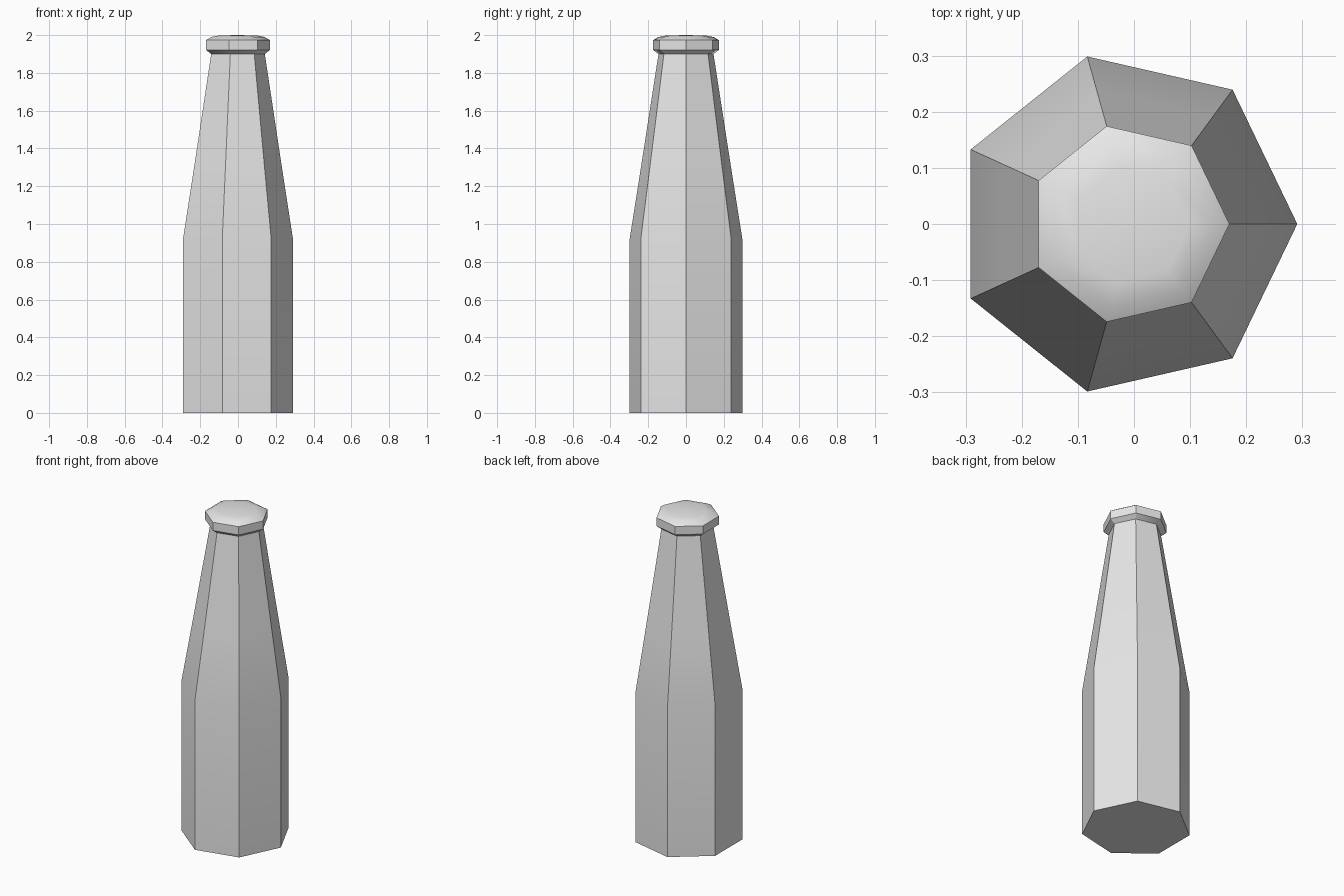
import bpy, bmesh, math

cube = bpy.data.objects.get("Cube")
if cube:
    bpy.data.objects.remove(cube, do_unlink=True)

SIDES = 7
STEP = 2 * math.pi / SIDES

grey = bpy.data.materials.new("plain_grey")
grey.use_nodes = True
grey.diffuse_color = (0.8, 0.8, 0.8, 1)
grey.node_tree.nodes["Principled BSDF"].inputs["Base Color"].default_value = (0.8, 0.8, 0.8, 1)


def ring(bm, half, z):
    """Seven-sided ring whose x extent is centred on the axis."""
    r = 2 * half / (1 + math.cos(math.pi / SIDES))
    return [bm.verts.new((half - r + r * math.cos(i * STEP), r * math.sin(i * STEP), z))
            for i in range(SIDES)]


def lathe(name, profile, base=False, tip=None):
    """Stack rings of (half width, height), with an optional base and top fan."""
    bm = bmesh.new()
    rings = [ring(bm, h, z) for h, z in profile]
    for low, high in zip(rings, rings[1:]):
        for i in range(SIDES):
            j = (i + 1) % SIDES
            bm.faces.new((low[i], low[j], high[j], high[i]))
    if base:
        bm.faces.new(rings[0][::-1])
    if tip is not None:
        peak = bm.verts.new((-0.005, 0, tip))
        for i in range(SIDES):
            bm.faces.new((rings[-1][i], rings[-1][(i + 1) % SIDES], peak))
    mesh = bpy.data.meshes.new(name)
    bm.to_mesh(mesh)
    bm.free()
    mesh.materials.append(grey)
    obj = bpy.data.objects.new(name, mesh)
    bpy.context.collection.objects.link(obj)
    bpy.ops.object.select_all(action='DESELECT')
    obj.select_set(True)
    bpy.context.view_layer.objects.active = obj
    bpy.ops.object.shade_smooth_by_angle(angle=math.radians(32))
    return obj


# Straight body tapering into the neck
lathe("bottle_body", [(0.291, 0), (0.291, 0.92), (0.231, 1.31), (0.142, 1.9)], base=True)

# Flared cap with a low domed top
lathe("bottle_cap", [(0.142, 1.9), (0.17, 1.922), (0.17, 1.973), (0.142, 1.99), (0.1, 1.998)], tip=2.0)
